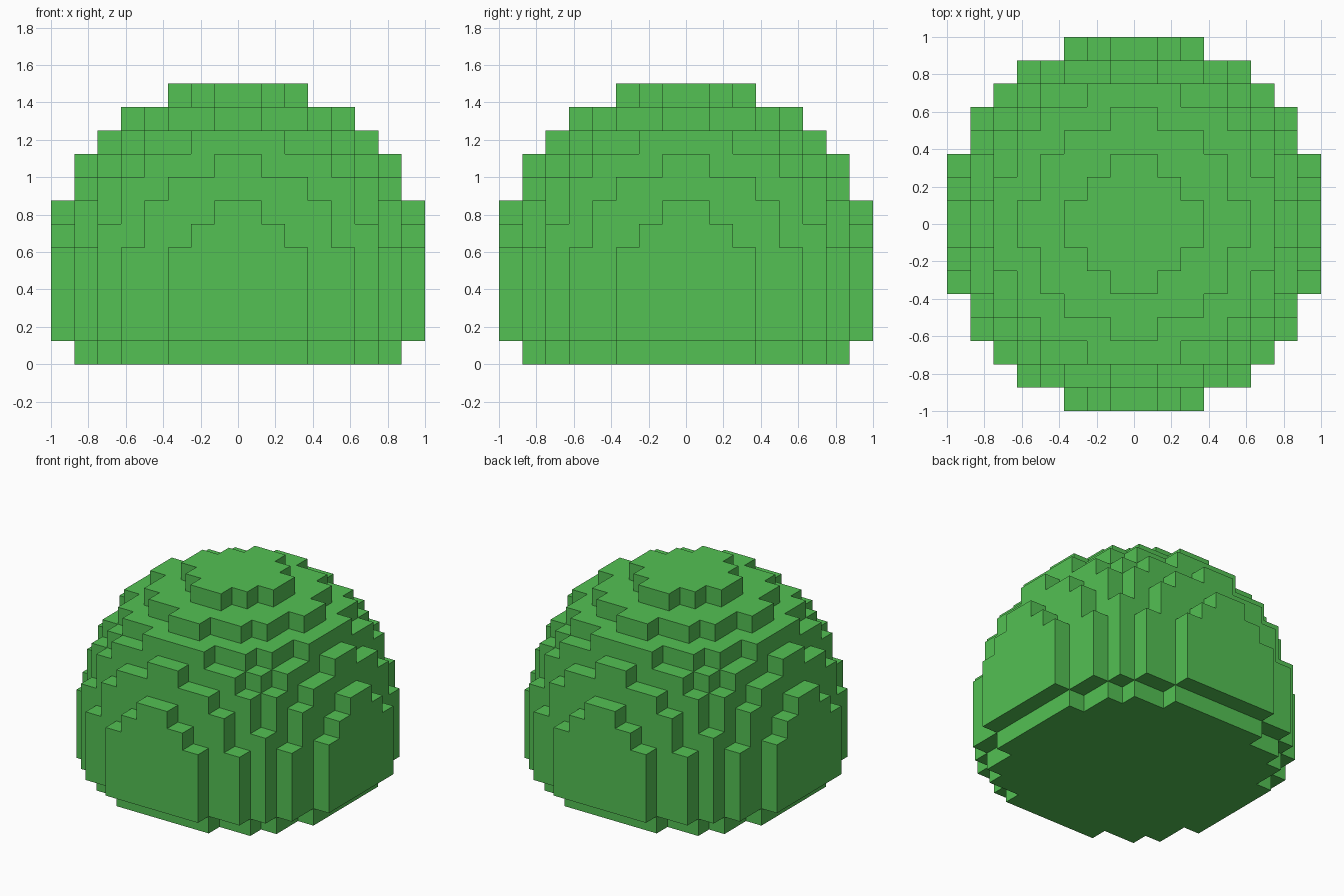
import bpy
import bmesh
from mathutils import Vector

if "Cube" in bpy.data.objects:
    bpy.data.objects.remove(bpy.data.objects["Cube"], do_unlink=True)

UNIT = 0.125      # edge of one block
RADIUS = 8        # dome radius in blocks
SPRING = 4        # layer where the straight wall turns into the dome
LAYERS = 12


def in_disc(x, y, z=0.5):
    return x * x + y * y + z * z < RADIUS * RADIUS


def filled(i, j, k):
    """True if the block at column i, row j, layer k is solid."""
    if not 0 <= k < LAYERS:
        return False
    x, y = i + 0.5, j + 0.5
    if k == 0:
        # base layer: the wall outline pulled in by one block all round
        return all(in_disc(x + dx, y + dy)
                   for dx, dy in ((1, 0), (-1, 0), (0, 1), (0, -1)))
    return in_disc(x, y, max(k - SPRING, 0) + 0.5)


# leaf green material
green = bpy.data.materials.new("leaf_green")
green.use_nodes = True
colour = (0.087, 0.533, 0.087, 1.0)
green.diffuse_color = colour
green.node_tree.nodes["Principled BSDF"].inputs["Base Color"].default_value = colour

# one outward quad for every exposed block side
bm = bmesh.new()
axes = [Vector((1, 0, 0)), Vector((0, 1, 0)), Vector((0, 0, 1))]
for k in range(LAYERS):
    for i in range(-RADIUS, RADIUS):
        for j in range(-RADIUS, RADIUS):
            if not filled(i, j, k):
                continue
            centre = Vector((i + 0.5, j + 0.5, k + 0.5))
            for a in range(3):
                for sign in (1, -1):
                    n = axes[a] * sign
                    if filled(i + int(n.x), j + int(n.y), k + int(n.z)):
                        continue
                    u = axes[(a + 1) % 3] * 0.5
                    v = axes[(a + 2) % 3] * 0.5 * sign
                    mid = centre + n * 0.5
                    corners = (mid - u - v, mid + u - v, mid + u + v, mid - u + v)
                    bm.faces.new([bm.verts.new(c * UNIT) for c in corners])
bmesh.ops.remove_doubles(bm, verts=bm.verts, dist=0.001)

# blocky bush dome
mesh = bpy.data.meshes.new("bush_dome")
bm.to_mesh(mesh)
bm.free()
mesh.materials.append(green)
bush = bpy.data.objects.new("bush_dome", mesh)
bpy.context.collection.objects.link(bush)
